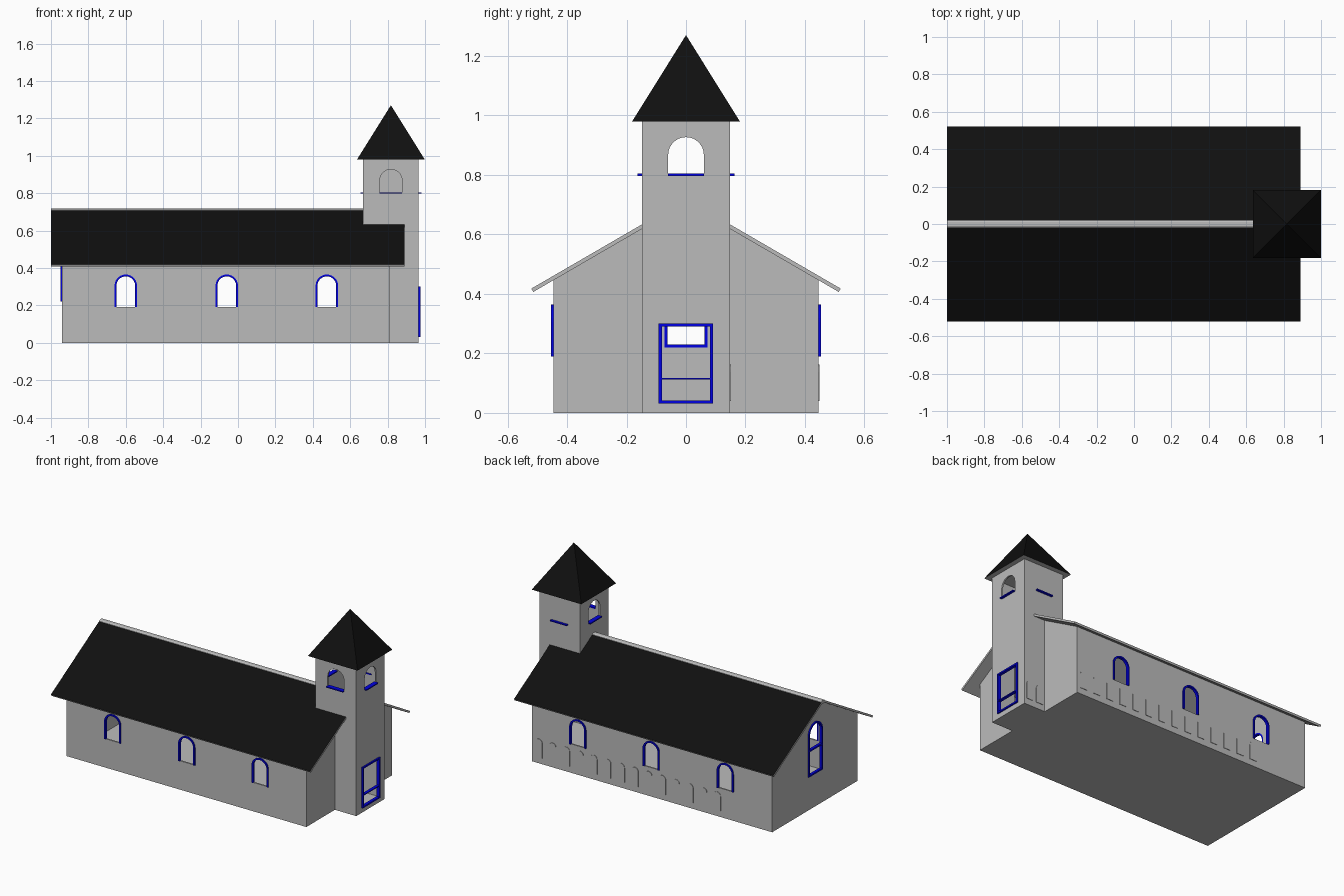
import bpy, bmesh, math
from mathutils import Vector

if "Cube" in bpy.data.objects:
    bpy.data.objects.remove(bpy.data.objects["Cube"])


def material(name, rgb):
    m = bpy.data.materials.new(name)
    m.diffuse_color = (*rgb, 1)
    m.use_nodes = True
    m.node_tree.nodes["Principled BSDF"].inputs["Base Color"].default_value = m.diffuse_color
    return m


GREY = material("wall grey", (0.5, 0.5, 0.5))
BLACK = material("roof black", (0.005, 0.005, 0.005))
BLUE = material("frame blue", (0.0, 0.0, 0.75))


def finish(bm, name, mats):
    bmesh.ops.recalc_face_normals(bm, faces=bm.faces)
    me = bpy.data.meshes.new(name)
    bm.to_mesh(me)
    bm.free()
    for m in mats:
        me.materials.append(m)
    ob = bpy.data.objects.new(name, me)
    bpy.context.collection.objects.link(ob)
    return ob


def prism(name, pts, axis, a, b, mat=GREY):
    """Extrude a (u, z) profile from a to b along x or y."""
    bm = bmesh.new()
    place = (lambda t, u, z: (t, u, z)) if axis == "x" else (lambda t, u, z: (u, t, z))
    f = bm.faces.new([bm.verts.new(place(a, u, z)) for u, z in pts])
    ext = bmesh.ops.extrude_face_region(bm, geom=[f], use_keep_orig=True)
    vs = [g for g in ext["geom"] if isinstance(g, bmesh.types.BMVert)]
    d = Vector((b - a, 0, 0) if axis == "x" else (0, b - a, 0))
    bmesh.ops.translate(bm, vec=d, verts=vs)
    return finish(bm, name, [mat])


def rect(u0, u1, z0, z1):
    return [(u0, z0), (u1, z0), (u1, z1), (u0, z1)]


def box(name, x0, x1, y0, y1, z0, z1, mat=GREY):
    return prism(name, rect(y0, y1, z0, z1), "x", x0, x1, mat)


def arch(c, w, z0, z1, n=14):
    """Round-topped opening profile, starting and ending at its base."""
    r = w / 2
    curve = [(c + r * math.cos(math.pi * i / n), z1 - r + r * math.sin(math.pi * i / n))
             for i in range(n + 1)]
    return [(c + r, z0)] + curve + [(c - r, z0)]


def arch_frame(name, c, w, z0, z1, axis, a, b, t=0.01):
    pts = arch(c, w, z0, z1) + arch(c, w - 2 * t, z0, z1 - t)[::-1]
    return prism(name, pts, axis, a, b, BLUE)


def boolean(ob, cutter, op="DIFFERENCE"):
    m = ob.modifiers.new("cut", "BOOLEAN")
    m.operation, m.object, m.solver = op, cutter, "EXACT"
    bpy.context.view_layer.objects.active = ob
    bpy.ops.object.modifier_apply(modifier=m.name)
    bpy.data.objects.remove(cutter)


def gable(half, floor, lift):
    """House-shaped profile following the roof underside."""
    slope, apex = 0.58, 0.705 + lift
    e = apex - slope * half
    return [(-half, floor), (half, floor), (half, e), (0, apex), (-half, e)]


T = 0.01                       # wall thickness
WINDOWS = (-0.6, -0.06, 0.475)
TX, TH = 0.8175, 0.148         # tower centre and half width

# Walls: nave and tower joined, hollowed, then pierced
walls = prism("walls", gable(0.445, 0, 0), "x", -0.94, 0.81)
boolean(walls, box("tower", TX - TH, TX + TH, -TH, TH, 0, 0.98), "UNION")
boolean(walls, prism("nave_void", gable(0.445 - T, T, 0.005), "x", -0.94 + T, 0.81 - T))
i = TH - T
boolean(walls, box("tower_void", TX - i, TX + i, -i, i, T, 0.97))
for x in WINDOWS:
    boolean(walls, prism("cut", arch(x, 0.12, 0.19, 0.365), "y", -0.6, 0.6))
boolean(walls, prism("cut", arch(0, 0.12, 0.80, 0.927), "x", 0.6, 1.1))
boolean(walls, prism("cut", arch(TX, 0.12, 0.80, 0.927), "y", -0.3, 0))
boolean(walls, prism("cut", arch(0, 0.145, 0.22, 0.56), "x", -1.0, -0.8))
boolean(walls, prism("cut", rect(-0.09, 0.09, 0.035, 0.298), "x", 0.9, 1.1))

# Roof slabs, notched around the tower: black on top, grey elsewhere
plan = [(-1, 0.018), (TX - TH, 0.018), (TX - TH, TH), (0.89, TH), (0.89, 0.52), (-1, 0.52)]
for s, side in ((-1, "front"), (1, "back")):
    bm = bmesh.new()
    top = [bm.verts.new((x, s * y, 0.7195 - 0.58 * y)) for x, y in plan]
    low = [bm.verts.new((v.co.x, v.co.y - s * 0.0065, v.co.z - 0.0113)) for v in top]
    bm.faces.new(top)
    bm.faces.new(low[::-1])
    for k in range(len(top)):
        j = (k + 1) % len(top)
        bm.faces.new((top[k], low[k], low[j], top[j]))
    bmesh.ops.recalc_face_normals(bm, faces=bm.faces)
    for f in bm.faces:
        f.material_index = int(f.normal.z > 0.7)
    finish(bm, side + "_roof", [GREY, BLACK])

# Ridge cap
prism("ridge_cap", [(-0.02, 0.695), (0.02, 0.695), (0.02, 0.711), (0.01, 0.717),
                    (-0.01, 0.717), (-0.02, 0.711)], "x", -1, TX - TH)

# Spire: black pyramid with a grey underside
bm = bmesh.new()
h = 0.181
base = [bm.verts.new((TX + a * h, b * h, 0.98)) for a, b in ((-1, -1), (1, -1), (1, 1), (-1, 1))]
tip = bm.verts.new((TX, 0, 1.27))
bm.faces.new(base[::-1])
for k in range(4):
    bm.faces.new((base[k], base[(k + 1) % 4], tip)).material_index = 1
finish(bm, "spire", [GREY, BLACK])

# Side window frames
for x in WINDOWS:
    for s in (-1, 1):
        arch_frame("window_frame", x, 0.12, 0.19, 0.365, "y", s * 0.435, s * 0.453)

# Gable window frame with bars
arch_frame("gable_window_frame", 0, 0.145, 0.22, 0.56, "x", -0.948, -0.93)
for z in (0.22, 0.385):
    box("gable_window_bar", -0.948, -0.93, -0.0725, 0.0725, z, z + 0.01, BLUE)

# Door frame
for z0, z1 in ((0.032, 0.042), (0.112, 0.118), (0.29, 0.30)):
    box("door_rail", 0.955, 0.975, -0.092, 0.09, z0, z1, BLUE)
for y in (-0.092, 0.08):
    box("door_post", 0.955, 0.975, y, y + 0.011, 0.032, 0.30, BLUE)

# Belfry sills on all four sides
for s in (-1, 1):
    xs = sorted((TX + s * (TH - 0.015), TX + s * (TH + 0.015)))
    ys = sorted((s * (TH - 0.015), s * (TH + 0.015)))
    box("belfry_sill", *xs, -0.06, 0.06, 0.797, 0.804, BLUE)
    box("belfry_sill", TX - 0.06, TX + 0.06, *ys, 0.797, 0.804, BLUE)

# Low relief arches along the back walls
for k in range(14):
    prism("relief_arch", arch(0.76 - 0.1 * k, 0.05, 0.04, 0.162, 8), "y", 0.44, 0.448)
for x in (0.85, 0.925):
    prism("relief_arch", arch(x, 0.05, 0.04, 0.162, 8), "y", 0.143, 0.151)
